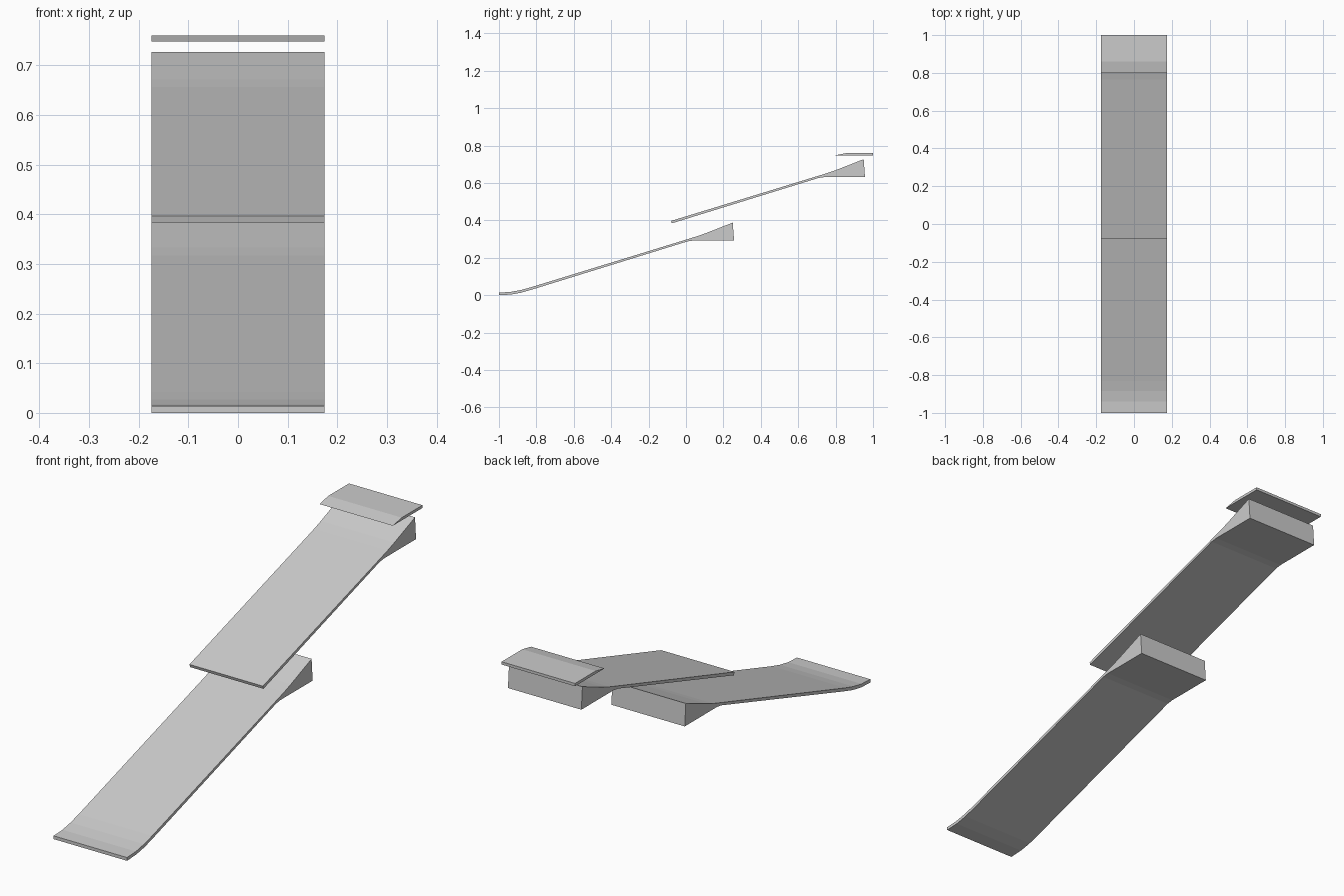
import bpy
import bmesh

cube = bpy.data.objects.get("Cube")
if cube:
    bpy.data.objects.remove(cube, do_unlink=True)

HALF_WIDTH = 0.174

grey = bpy.data.materials.new("plain_grey")
grey.use_nodes = True
colour = (0.6, 0.6, 0.6, 1)
grey.diffuse_color = colour
grey.node_tree.nodes["Principled BSDF"].inputs["Base Color"].default_value = colour


def extrude_profile(name, profile):
    """Sweep a closed side outline (y, z) across the full width."""
    bm = bmesh.new()
    face = bm.faces.new([bm.verts.new((-HALF_WIDTH, y, z)) for y, z in profile])
    swept = bmesh.ops.extrude_face_region(bm, geom=[face])["geom"]
    verts = [v for v in swept if isinstance(v, bmesh.types.BMVert)]
    bmesh.ops.translate(bm, verts=verts, vec=(2 * HALF_WIDTH, 0, 0))
    bmesh.ops.recalc_face_normals(bm, faces=bm.faces)
    mesh = bpy.data.meshes.new(name)
    bm.to_mesh(mesh)
    bm.free()
    mesh.materials.append(grey)
    obj = bpy.data.objects.new(name, mesh)
    bpy.context.collection.objects.link(obj)
    return obj


# Kicker wedge that ends each ramp, shared by both
wedge_top = [(0.72, 0.642), (0.765, 0.656), (0.81, 0.672), (0.95, 0.727)]
wedge_bottom = [(0.957, 0.631), (0.74, 0.631), (0.71, 0.627)]


def shifted(points, dy, dz):
    return [(y + dy, z + dz) for y, z in points]


# Upper ramp: straight run-up
extrude_profile("upper_ramp", [(-0.08, 0.397)] + wedge_top + wedge_bottom
                + [(-0.076, 0.384)])

# Lower ramp: run-up curving flat at the ground
lip_top = [(-1, 0.014), (-0.94, 0.017), (-0.885, 0.027), (-0.83, 0.042)]
lip_bottom = [(-0.826, 0.029), (-0.882, 0.013), (-0.938, 0.003), (-1, 0)]
step = (-0.7, -0.339)
extrude_profile("lower_ramp", lip_top + shifted(wedge_top, *step)
                + shifted(wedge_bottom, *step) + lip_bottom)

# Floating landing plate with a sloped leading edge
extrude_profile("landing_plate", [(0.8, 0.748), (0.86, 0.76), (1, 0.76), (1, 0.748)])
